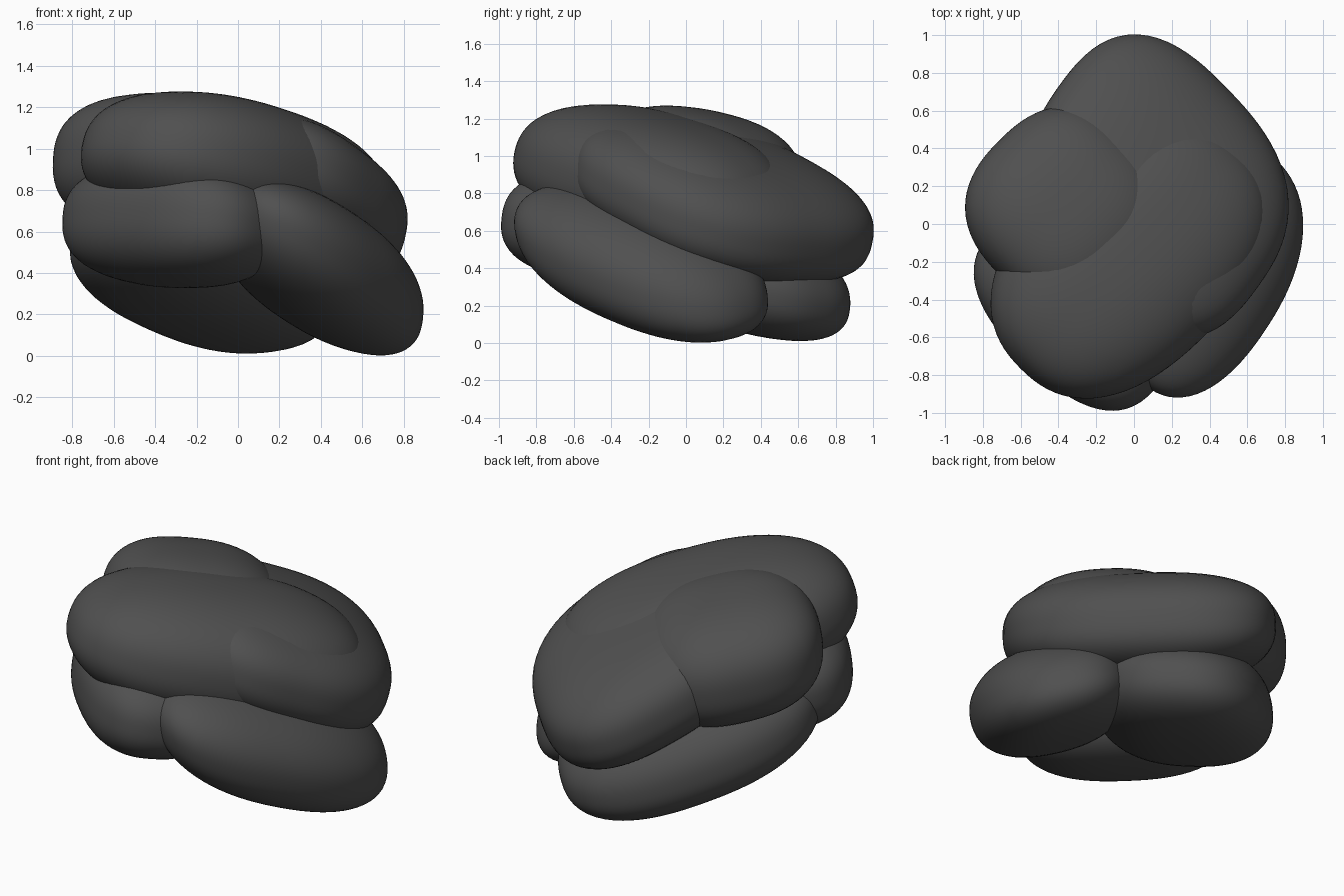
import bpy, bmesh, math
from mathutils import Vector

if "Cube" in bpy.data.objects:
    bpy.data.objects.remove(bpy.data.objects["Cube"])

stone = bpy.data.materials.new("dark_grey_stone")
stone.diffuse_color = (0.08, 0.08, 0.08, 1)
stone.use_nodes = True
stone.node_tree.nodes["Principled BSDF"].inputs["Base Color"].default_value = stone.diffuse_color


def boulder(name, centre, a, b, c, power):
    """Smooth pillow-shaped stone: a cube rounded by a power norm, stretched on three axes."""
    bm = bmesh.new()
    bmesh.ops.create_cube(bm, size=2)
    bmesh.ops.subdivide_edges(bm, edges=bm.edges[:], cuts=19, use_grid_fill=True)
    a, b, c, centre = map(Vector, (a, b, c, centre))
    for v in bm.verts:
        p = Vector([math.tan(t * math.pi / 4) for t in v.co])
        p /= sum(abs(t) ** power for t in p) ** (1 / power)
        v.co = centre + a * p.x + b * p.y + c * p.z
    bmesh.ops.recalc_face_normals(bm, faces=bm.faces[:])
    for f in bm.faces:
        f.smooth = True
    mesh = bpy.data.meshes.new(name)
    bm.to_mesh(mesh)
    bm.free()
    mesh.materials.append(stone)
    ob = bpy.data.objects.new(name, mesh)
    bpy.context.collection.objects.link(ob)
    return ob


# Two overlapping tilted slabs on top, one in front and one behind
boulder("top_front_stone", (-0.02, -0.185, 0.87),
        (0.57, 0.57, -0.19), (0.40, -0.40, 0.0), (0.08, 0.08, 0.34), 2.35)
boulder("top_rear_stone", (0.13, 0.20, 0.76),
        (0.36, 0.50, -0.27), (0.52, -0.54, 0.02), (0.06, 0.06, 0.30), 2.6)
# Smaller stone bulging out of the upper left
boulder("upper_left_stone", (-0.355, 0.08, 0.912),
        (0.35, 0.35, -0.09), (0.36, -0.36, 0.04), (0.02, 0.04, 0.33), 2.5)
# Front left stone under the slabs
boulder("front_left_stone", (-0.32, -0.455, 0.63),
        (0.43, -0.42, 0.0), (0.25, 0.27, -0.06), (0.02, 0.03, 0.29), 2.5)
# Front right stone, sloping down to the ground
boulder("front_right_stone", (0.388, -0.24, 0.432),
        (0.38, 0.565, -0.24), (0.30, -0.32, -0.08), (0.03, -0.06, 0.32), 2.3)
# Rear stone, sloping down to the back
boulder("rear_stone", (-0.17, 0.21, 0.402),
        (0.50, 0.52, -0.22), (-0.34, 0.36, -0.05), (0.05, 0.03, 0.29), 2.4)
